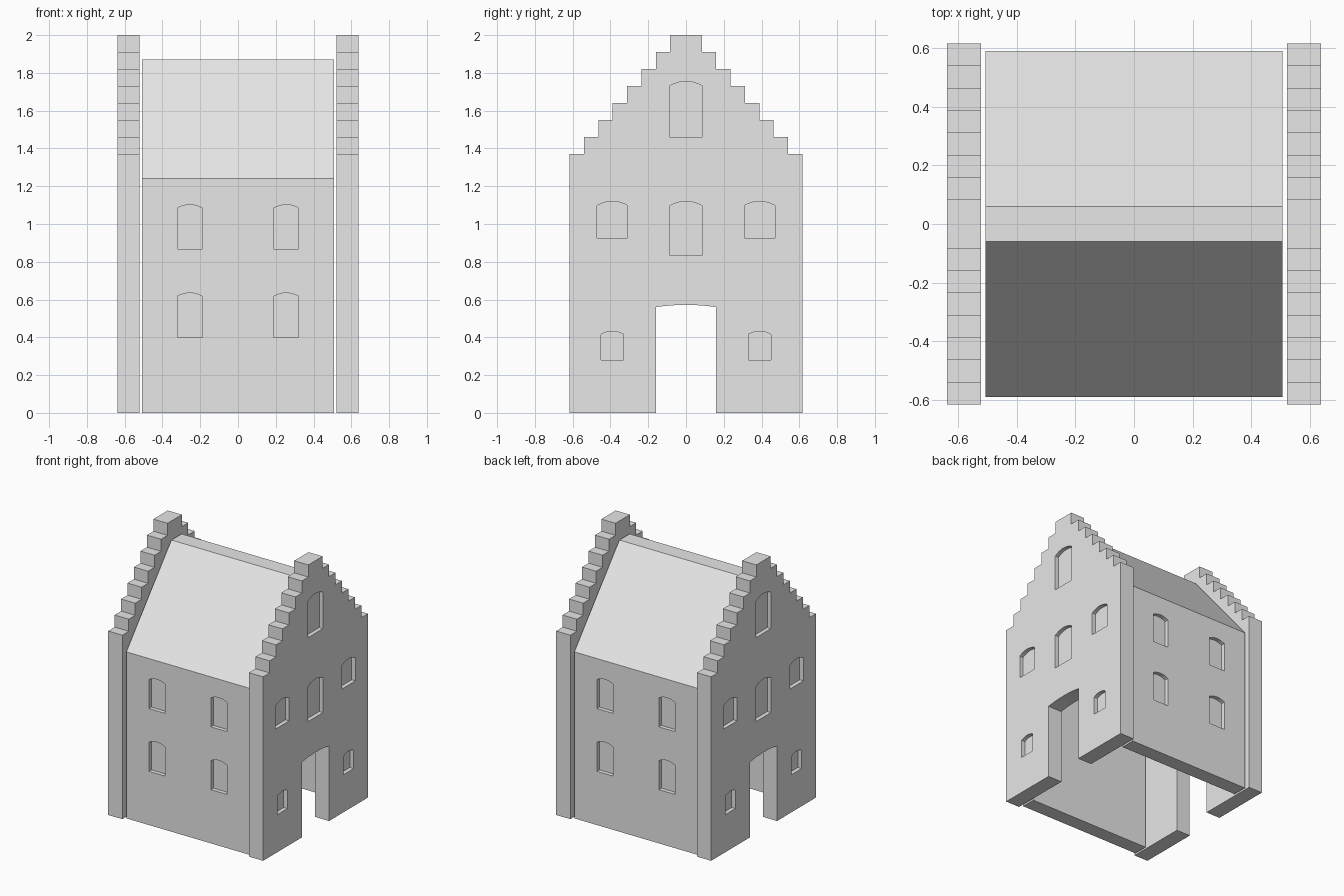
import bpy, bmesh

if "Cube" in bpy.data.objects:
    bpy.data.objects.remove(bpy.data.objects["Cube"], do_unlink=True)

stone = bpy.data.materials.new("pale grey stone")
stone.use_nodes = True
stone.diffuse_color = (0.8, 0.8, 0.8, 1)
stone.node_tree.nodes["Principled BSDF"].inputs["Base Color"].default_value = (0.8, 0.8, 0.8, 1)

WALL = 0.11          # thickness of the house shell
RECESS = 0.03        # depth of the blind windows
BODY_X, BODY_Y = 0.507, 0.59
GABLE_IN, GABLE_OUT = 0.522, 0.638


def add_prism(bm, outline, axis, lo, hi):
    """Extrude a (horizontal, z) outline along x or y."""
    place = (lambda a, z, t: (t, a, z)) if axis == "x" else (lambda a, z, t: (a, t, z))
    ends = [[bm.verts.new(place(a, z, t)) for a, z in outline] for t in (lo, hi)]
    bm.faces.new(ends[0])
    bm.faces.new(reversed(ends[1]))
    n = len(outline)
    for i in range(n):
        j = (i + 1) % n
        bm.faces.new((ends[0][j], ends[0][i], ends[1][i], ends[1][j]))


def make_object(name, bm):
    bmesh.ops.recalc_face_normals(bm, faces=bm.faces)
    mesh = bpy.data.meshes.new(name)
    bm.to_mesh(mesh)
    bm.free()
    mesh.materials.append(stone)
    obj = bpy.data.objects.new(name, mesh)
    bpy.context.collection.objects.link(obj)
    return obj


def arched(centre, width, bottom, top, rise):
    """Opening outline with a shallow segmental arch, from bottom left to bottom right."""
    steps = 8
    arch = []
    for i in range(steps + 1):
        u = 2 * i / steps - 1
        arch.append((centre + u * width / 2, top - rise * u * u))
    return [(centre - width / 2, bottom)] + arch + [(centre + width / 2, bottom)]


def carve(obj, cutter):
    """Subtract the cutter and drop it."""
    cutter.hide_render = True
    mod = obj.modifiers.new("windows", "BOOLEAN")
    mod.operation = "DIFFERENCE"
    mod.solver = "EXACT"
    mod.object = cutter
    bpy.context.view_layer.update()
    graph = bpy.context.evaluated_depsgraph_get()
    mesh = bpy.data.meshes.new_from_object(obj.evaluated_get(graph))
    obj.modifiers.clear()
    obj.data = mesh
    bpy.data.objects.remove(cutter, do_unlink=True)


# House shell: side walls and steep roof with a flat ridge, open below
half = [(BODY_Y - WALL, 0), (BODY_Y, 0), (BODY_Y, 1.24), (0.06, 1.87)]
outer = half[1:] + [(-y, z) for y, z in reversed(half[1:])]
inner = [(-BODY_Y + WALL, 0), (-BODY_Y + WALL, 1.2), (0, 1.77),
         (BODY_Y - WALL, 1.2), (BODY_Y - WALL, 0)]
bm = bmesh.new()
add_prism(bm, outer + inner, "x", -BODY_X, BODY_X)
house = make_object("house_walls_and_roof", bm)

# Blind windows in the front and back walls
bm = bmesh.new()
for side in (-1, 1):
    for x in (-0.255, 0.255):
        for z in (0.4, 0.867):
            add_prism(bm, arched(x, 0.132, z, z + 0.235, 0.018), "y",
                      side * (BODY_Y - RECESS), side * (BODY_Y + 0.05))
carve(house, make_object("wall_window_cutter", bm))

# Stepped gable outline with the arched gateway cut up from the ground
STEPS, RUN, RISE = 8, 0.076, 0.09
stairs = [(0.616, 0)]
for i in range(STEPS):
    y, z = 0.616 - i * RUN, 1.37 + i * RISE
    stairs += [(y, z), (y - RUN, z)]
stairs.pop()
gateway = arched(0, 0.32, 0, 0.572, 0.012)
gable = stairs + [(-y, z) for y, z in reversed(stairs)] + gateway

# Gable windows: centre, width, bottom, top, arch rise
gable_windows = [(0, 0.176, 1.46, 1.755, 0.025), (0, 0.176, 0.835, 1.12, 0.025)]
for y in (-0.39, 0.39):
    gable_windows += [(y, 0.16, 0.925, 1.12, 0.022), (y, 0.118, 0.28, 0.432, 0.016)]

for name, side in (("left_gable", 1), ("right_gable", -1)):
    bm = bmesh.new()
    add_prism(bm, gable, "x", side * GABLE_IN, side * GABLE_OUT)
    wall = make_object(name, bm)
    bm = bmesh.new()
    for window in gable_windows:
        add_prism(bm, arched(*window), "x",
                  side * (GABLE_OUT - RECESS), side * (GABLE_OUT + 0.05))
    carve(wall, make_object("gable_window_cutter", bm))
